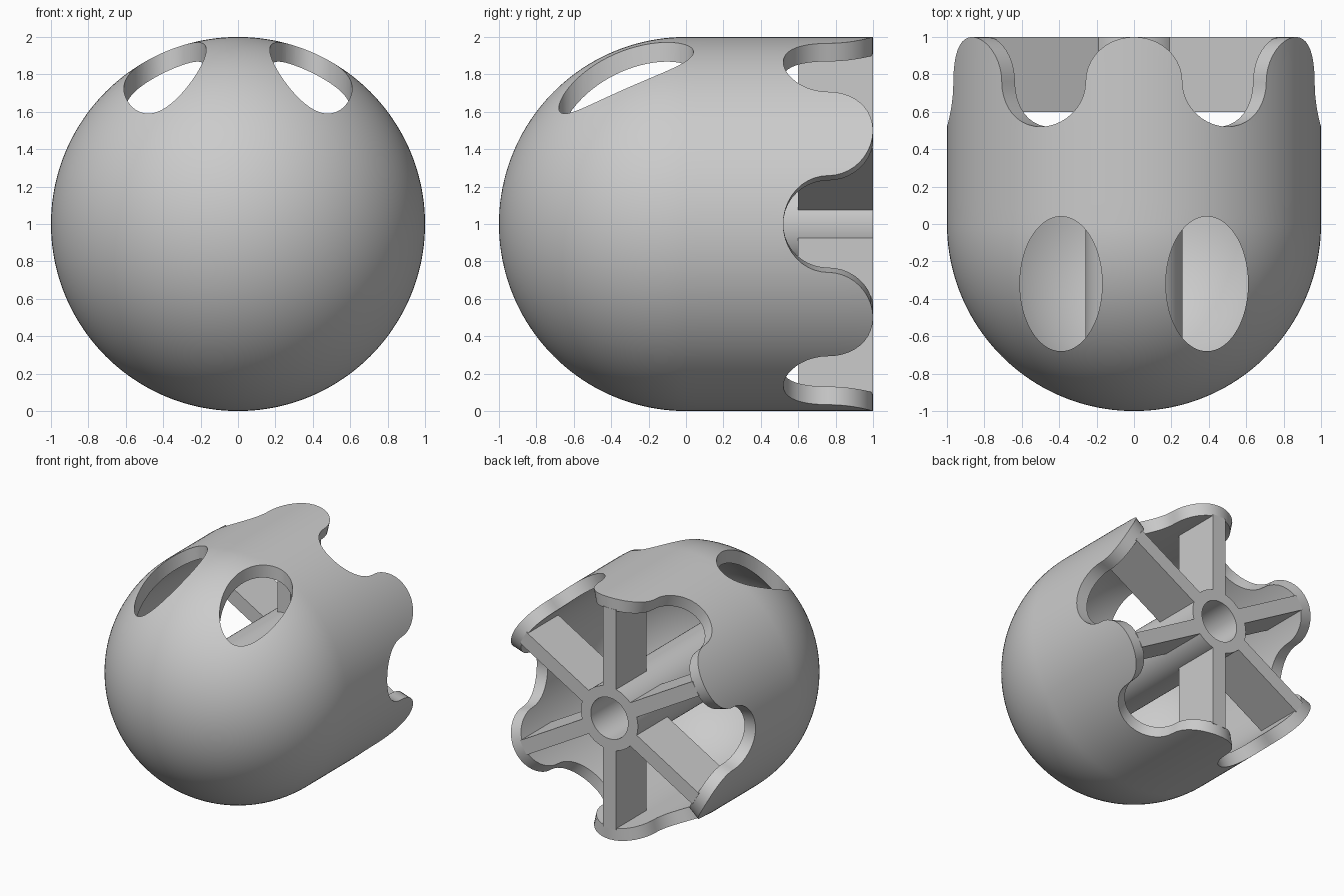
import bpy, bmesh
from math import sin, cos, pi, radians
from mathutils import Matrix, Vector

default = bpy.data.objects.get("Cube")
if default:
    bpy.data.objects.remove(default, do_unlink=True)

OUTER, INNER = 1.0, 0.9
EDGE_MID, EDGE_DEPTH = 0.76, 0.24
CENTRE = Vector((0, 0, 1))


def finish(bm, name):
    bmesh.ops.remove_doubles(bm, verts=bm.verts, dist=1e-5)
    bmesh.ops.recalc_face_normals(bm, faces=bm.faces)
    mesh = bpy.data.meshes.new(name)
    bm.to_mesh(mesh)
    bm.free()
    obj = bpy.data.objects.new(name, mesh)
    bpy.context.collection.objects.link(obj)
    return obj


def smooth(obj):
    bpy.ops.object.select_all(action='DESELECT')
    obj.select_set(True)
    bpy.context.view_layer.objects.active = obj
    bpy.ops.object.shade_smooth_by_angle(angle=radians(30))


def scallop_edge(steps=20):
    """Angle and depth along the back edge: alternating notches and lobes."""
    for cell in range(12):
        side = -1 if cell % 2 == 0 else 1
        for i in range(steps):
            t = pi * i / steps
            angle = radians(30 * cell - 15 * cos(t))
            yield angle, EDGE_MID + side * EDGE_DEPTH * sin(t)


def column(bm, angle, edge, radius, dome=40, wall=8):
    """One strip of points from the dome tip to the back edge."""
    pts = []
    for i in range(dome + 1):
        a = pi / 2 * i / dome
        pts.append((radius * sin(a), -radius * cos(a)))
    pts += [(radius, edge * i / wall) for i in range(1, wall + 1)]
    return [bm.verts.new(CENTRE + Vector((r * cos(angle), y, r * sin(angle))))
            for r, y in pts]


# Domed shell with a scalloped back edge
bm = bmesh.new()
strips = [column(bm, a, e, OUTER) + column(bm, a, e, INNER)[::-1]
          for a, e in scallop_edge()]
for k, strip in enumerate(strips):
    nxt = strips[(k + 1) % len(strips)]
    for j in range(len(strip) - 1):
        bm.faces.new((strip[j], nxt[j], nxt[j + 1], strip[j + 1]))
shell = finish(bm, "domed_shell")

# Oval openings cut straight down through the top of the dome
bm = bmesh.new()
for side in (-1, 1):
    place = Matrix.Translation((side * 0.39, -0.32, 1.75)) @ Matrix.Diagonal((0.22, 0.36, 1, 1))
    bmesh.ops.create_cone(bm, cap_ends=True, segments=96, radius1=1, radius2=1,
                          depth=1.2, matrix=place)
cutter = finish(bm, "oval_cutter")
cutter.hide_render = True
cut = shell.modifiers.new("oval_openings", 'BOOLEAN')
cut.operation = 'DIFFERENCE'
cut.solver = 'EXACT'
cut.object = cutter
bpy.context.view_layer.objects.active = shell
bpy.ops.object.modifier_apply(modifier=cut.name)
bpy.data.objects.remove(cutter, do_unlink=True)
smooth(shell)

# Central hub tube, running from the dome to the back
bm = bmesh.new()
profile = [(0, -0.9), (0.26, -0.9), (0.26, 1), (0.17, 1), (0.17, -0.86), (0, -0.86)]
verts = [bm.verts.new(CENTRE + Vector((r, y, 0))) for r, y in profile]
edges = [bm.edges.new(pair) for pair in zip(verts, verts[1:])]
bmesh.ops.spin(bm, geom=verts + edges, cent=CENTRE, axis=(0, 1, 0),
               angle=2 * pi, steps=96)
hub = finish(bm, "hub_tube")
smooth(hub)

# Six flat spokes joining the hub to the lobes
for n in range(6):
    bm = bmesh.new()
    turn = Matrix.Rotation(-radians(30 + 60 * n), 4, 'Y')
    box = Matrix.Translation((0.575, 0.8, 0)) @ Matrix.Diagonal((0.67, 0.4, 0.12, 1))
    bmesh.ops.create_cube(bm, size=1, matrix=Matrix.Translation(CENTRE) @ turn @ box)
    finish(bm, f"spoke_{n + 1}")
